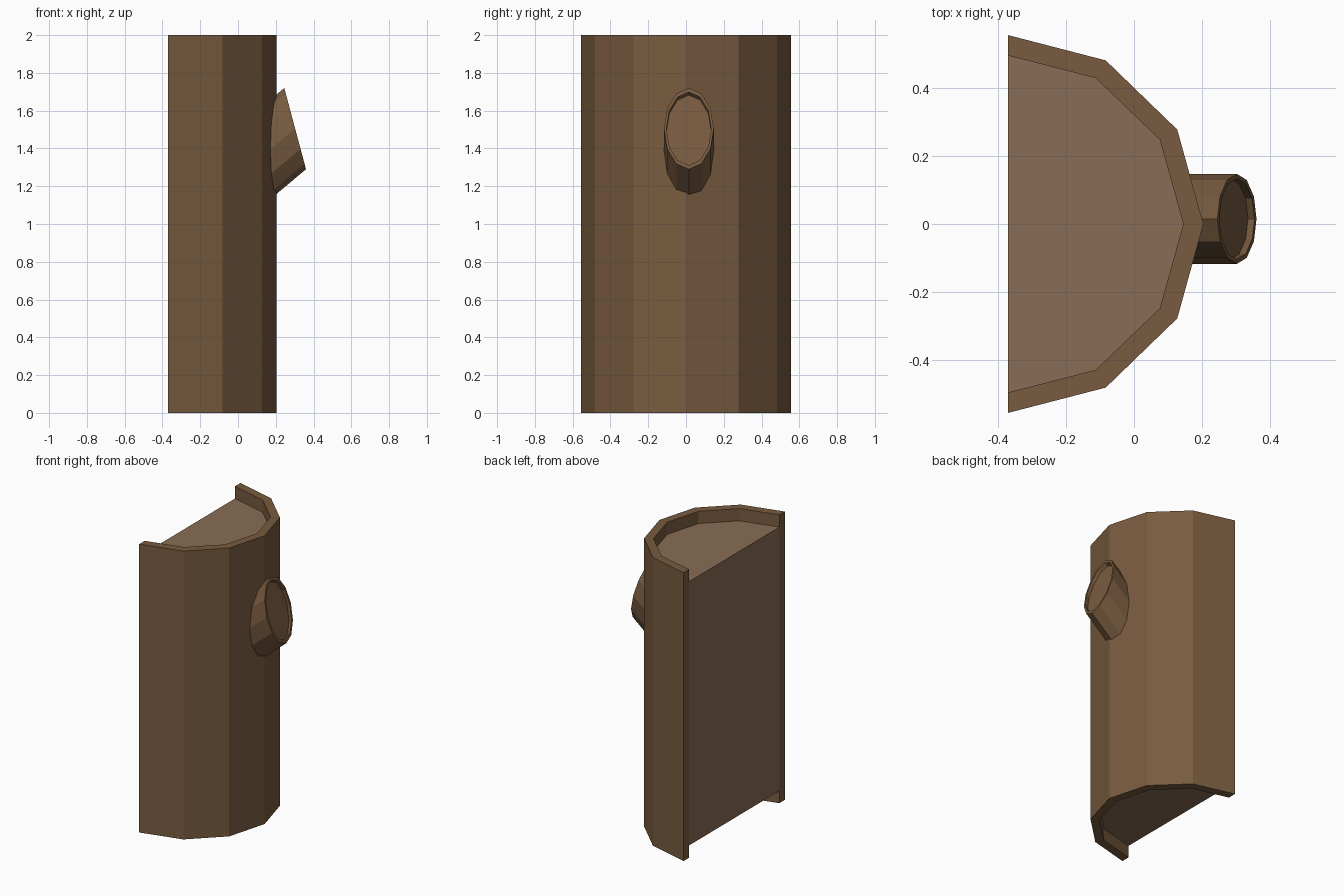
import bpy, bmesh, math
from mathutils import Vector

if "Cube" in bpy.data.objects:
    bpy.data.objects.remove(bpy.data.objects["Cube"])


def material(name, color):
    m = bpy.data.materials.new(name)
    m.diffuse_color = (*color, 1)
    m.use_nodes = True
    m.node_tree.nodes["Principled BSDF"].inputs["Base Color"].default_value = m.diffuse_color
    return m


def finish(bm, name, mat):
    bmesh.ops.recalc_face_normals(bm, faces=bm.faces)
    me = bpy.data.meshes.new(name)
    bm.to_mesh(me)
    bm.free()
    me.materials.append(mat)
    ob = bpy.data.objects.new(name, me)
    bpy.context.collection.objects.link(ob)


def prism(name, outline, z0, z1, mat):
    bm = bmesh.new()
    face = bm.faces.new([bm.verts.new((x, y, z0)) for x, y in outline])
    ext = bmesh.ops.extrude_face_region(bm, geom=[face], use_keep_orig=True)
    verts = [v for v in ext["geom"] if isinstance(v, bmesh.types.BMVert)]
    bmesh.ops.translate(bm, verts=verts, vec=(0, 0, z1 - z0))
    finish(bm, name, mat)


def half_ring(rx, ry):
    angles = [math.radians(a) for a in range(-90, 91, 30)]
    return [(-0.37 + rx * math.cos(a), ry * math.sin(a)) for a in angles]


bark = material("bark", (0.19, 0.105, 0.05))
wood = material("wood", (0.25, 0.15, 0.09))

# Half-log bark shell and the recessed wood core
outer, inner = half_ring(0.574, 0.555), half_ring(0.515, 0.495)
prism("bark_shell", outer + inner[::-1], 0, 2, bark)
prism("wood_core", inner, 0.085, 1.915, wood)

# Slanted branch stub: elliptical rings swept along an upward axis
center = Vector((0.3025, 0.015, 1.505))
long_axis = Vector((-0.0575, 0, 0.215))
side_axis = Vector((0, 0.132, 0))
axis = Vector((math.cos(math.radians(40)), 0, math.sin(math.radians(40))))
bm = bmesh.new()
rings = []
for scale, depth in ((1, 0.25), (1, 0), (0.9, 0), (0.9, 0.025)):
    ring = []
    for i in range(12):
        a = i * math.tau / 12
        p = center + scale * (long_axis * math.cos(a) + side_axis * math.sin(a))
        ring.append(bm.verts.new(p - axis * depth))
    rings.append(ring)
for a, b in zip(rings, rings[1:]):
    for i in range(12):
        j = (i + 1) % 12
        bm.faces.new((a[i], a[j], b[j], b[i]))
bm.faces.new(rings[0])
bm.faces.new(rings[-1])
finish(bm, "branch_stub", bark)
